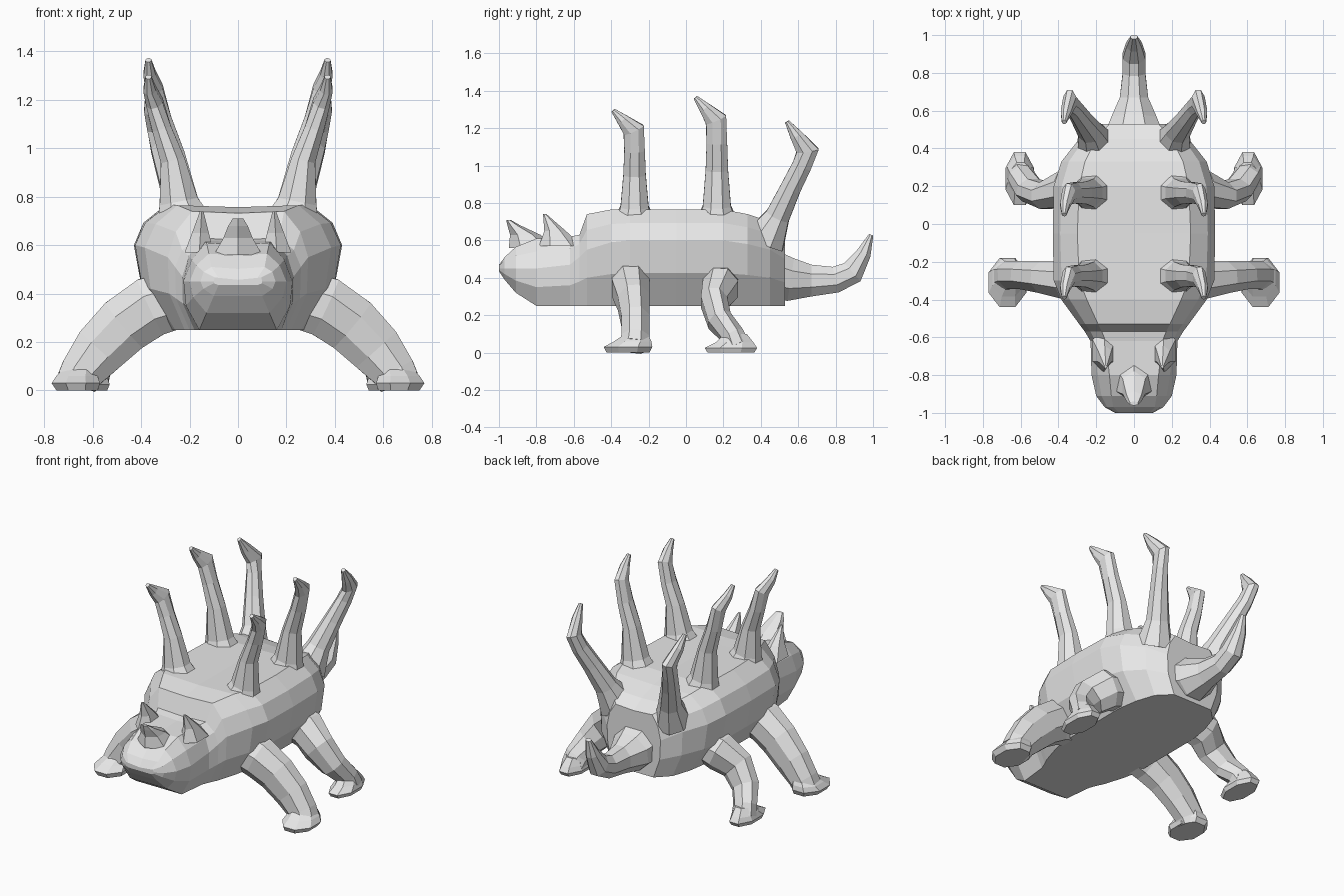
import bpy, bmesh, math
from mathutils import Vector

hide = bpy.data.materials.new("plain grey")
hide.diffuse_color = (0.8, 0.8, 0.8, 1)


def loft(name, rings, mirror=False):
    """Skin a list of equal-length point rings and cap both ends."""
    bm = bmesh.new()
    loops = [[bm.verts.new(p) for p in ring] for ring in rings]
    n = len(loops[0])
    for a, b in zip(loops, loops[1:]):
        for i in range(n):
            j = (i + 1) % n
            bm.faces.new((a[i], a[j], b[j], b[i]))
    bm.faces.new(loops[0])
    bm.faces.new(loops[-1])
    bmesh.ops.recalc_face_normals(bm, faces=bm.faces)
    me = bpy.data.meshes.new(name)
    bm.to_mesh(me)
    bm.free()
    me.materials.append(hide)
    ob = bpy.data.objects.new(name, me)
    bpy.context.collection.objects.link(ob)
    if mirror:
        ob.modifiers.new("mirror", 'MIRROR').use_mirror_merge = False
    return ob


def tube(name, rows, side, normal=None, n=8, mirror=True):
    """Rows are x, y, z, radius along side axis, radius across it."""
    pts = [Vector(r[:3]) for r in rows]
    rings = []
    k = 1 / math.cos(math.pi / n)
    for i, r in enumerate(rows):
        if normal:
            t = Vector(normal)
        else:
            a = (pts[i] - pts[i - 1]).normalized() if i else Vector()
            b = (pts[i + 1] - pts[i]).normalized() if i + 1 < len(pts) else Vector()
            t = (a + b).normalized()
        u = Vector(side)
        u = (u - t * u.dot(t)).normalized()
        v = t.cross(u)
        ring = []
        for s in range(n):
            ang = 2 * math.pi * (s + 0.5) / n
            ring.append(pts[i] + u * (r[3] * k * math.cos(ang)) + v * (r[4] * k * math.sin(ang)))
        rings.append(ring)
    return loft(name, rings, mirror)


X, Y, Z = (1, 0, 0), (0, 1, 0), (0, 0, 1)

# Body and head: y, widest half width and its height, top half width and height,
# bottom half width and height
stations = [
    (-1.00, .10, .45, .08, .465, .08, .435),
    (-.97, .155, .45, .11, .51, .10, .39),
    (-.91, .20, .45, .12, .565, .13, .32),
    (-.80, .225, .45, .13, .61, .16, .25),
    (-.62, .23, .47, .15, .62, .18, .25),
    (-.57, .26, .51, .17, .63, .20, .25),
    (-.53, .29, .55, .19, .74, .22, .25),
    (-.40, .385, .59, .25, .765, .26, .25),
    (-.30, .425, .60, .29, .765, .28, .25),
    (-.05, .43, .60, .30, .765, .28, .25),
    (.20, .425, .60, .29, .765, .28, .25),
    (.33, .385, .58, .26, .74, .26, .25),
    (.45, .29, .55, .20, .70, .22, .25),
    (.53, .19, .50, .13, .65, .14, .25),
]
rings = []
for y, w, zm, wt, zt, wb, zb in stations:
    half = [(wt, zt), ((w + wt) / 2 + .06 * w, (zm + zt) / 2 + .01), (w, zm),
            ((w + wb) / 2 + .1 * w, (zm + zb) / 2), (wb, zb)]
    ring = [(0, y, zt - .008)] + [(x, y, z) for x, z in half]
    ring += [(0, y, zb)] + [(-x, y, z) for x, z in reversed(half)]
    rings.append(ring)
loft("body", rings)

# Tail curling upward
tube("tail", [
    (0, .45, .42, .16, .13), (0, .56, .39, .12, .115), (0, .67, .385, .075, .085),
    (0, .80, .39, .06, .07), (0, .89, .43, .06, .065), (0, .95, .53, .04, .04),
    (0, .99, .63, .018, .012)], X, mirror=False)

# Hooked back spikes: front and middle pairs share one shape
spike = [
    (.22, -.275, .68, .12, .12), (.245, -.275, .78, .08, .075), (.27, -.275, .95, .05, .06),
    (.315, -.275, 1.08, .04, .055), (.345, -.28, 1.19, .035, .058),
    (.365, -.34, 1.245, .026, .032), (.37, -.39, 1.295, .012, .012)]
for name, dy, sz in (("front_spikes", 0, 1), ("middle_spikes", .44, 1.127)):
    tube(name, [(x, y + dy, .75 + (z - .75) * sz, a, b) for x, y, z, a, b in spike], X)
tube("rear_spikes", [
    (.20, .42, .60, .10, .11), (.23, .49, .73, .065, .065), (.28, .56, .88, .05, .055),
    (.32, .62, 1.0, .04, .052), (.34, .65, 1.08, .035, .06),
    (.36, .59, 1.16, .028, .035), (.37, .54, 1.235, .012, .012)], X)

# Head horns
tube("nose_horn", [
    (0, -.82, .56, .10, .11), (0, -.86, .63, .06, .07), (0, -.92, .68, .04, .03),
    (0, -.95, .71, .022, .01)], X, Z, 6, mirror=False)
tube("brow_horns", [
    (.16, -.67, .57, .06, .10), (.155, -.70, .65, .035, .05),
    (.15, -.755, .74, .007, .008)], X, Z, 6)

# Legs arching out to the sides, with flat feet
tube("front_legs", [
    (.24, -.30, .38, .10, .12), (.36, -.295, .345, .10, .125), (.47, -.28, .27, .085, .12),
    (.57, -.27, .17, .075, .11), (.645, -.27, .075, .075, .09), (.665, -.275, .035, .08, .085)], Y)
tube("front_feet", [
    (.665, -.31, 0, .085, .115), (.67, -.31, .03, .10, .13), (.665, -.285, .06, .085, .10),
    (.65, -.265, .10, .06, .06)], X, Z)
tube("rear_legs", [
    (.26, .18, .37, .095, .10), (.37, .185, .345, .095, .115), (.47, .15, .27, .07, .105),
    (.55, .18, .17, .065, .085), (.595, .25, .09, .06, .07), (.605, .275, .035, .065, .07)], Y)
tube("rear_feet", [
    (.605, .24, 0, .065, .125), (.605, .24, .025, .075, .14), (.605, .26, .055, .065, .10),
    (.60, .265, .10, .05, .06)], X, Z)
